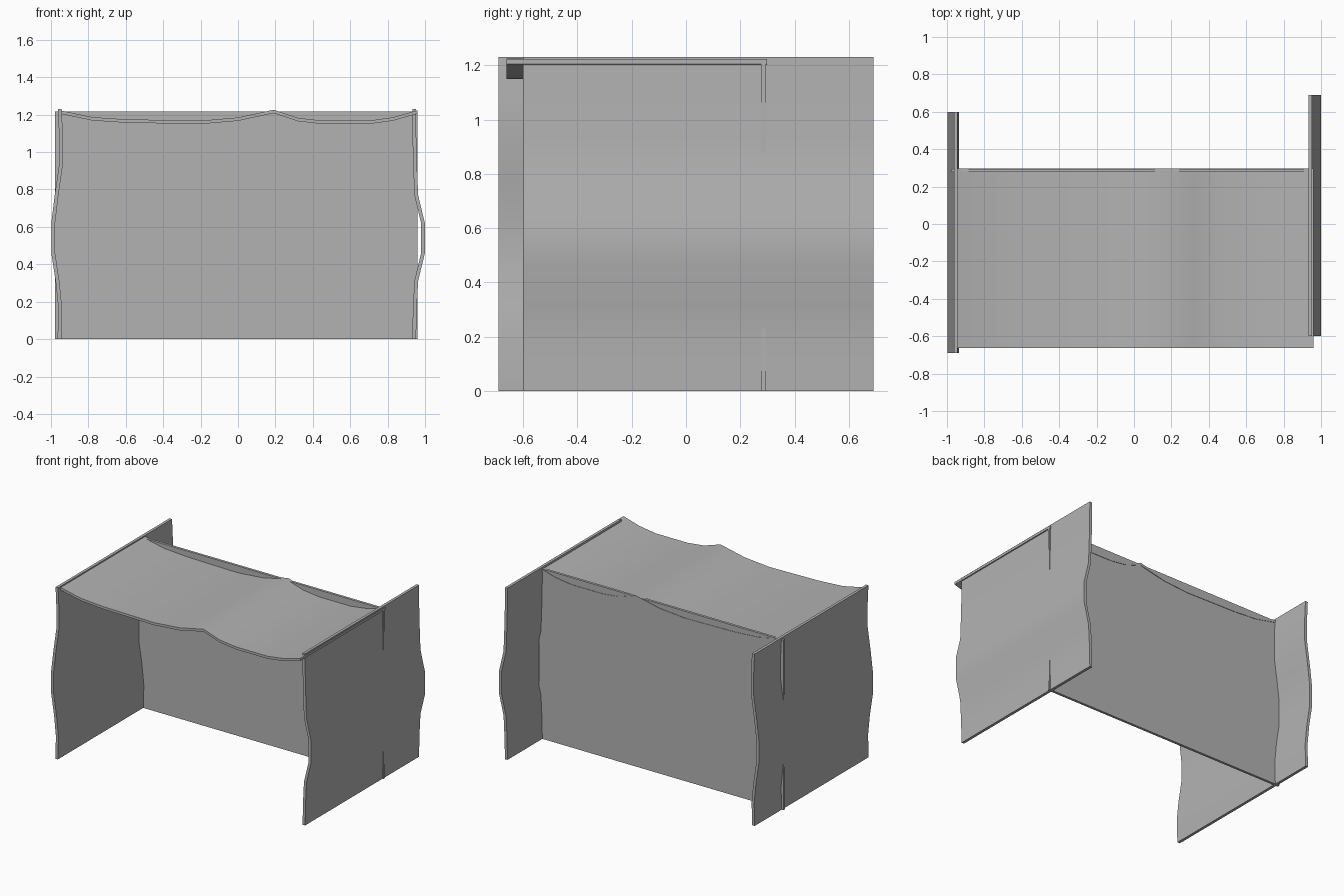
import bpy, bmesh
from math import radians
from mathutils import Vector

if "Cube" in bpy.data.objects:
    bpy.data.objects.remove(bpy.data.objects["Cube"])

grey = bpy.data.materials.new("dark_grey")
grey.diffuse_color = (0.45, 0.45, 0.45, 1)
grey.use_nodes = True
grey.node_tree.nodes["Principled BSDF"].inputs["Base Color"].default_value = grey.diffuse_color


def extruded_strip(name, side_a, side_b, y0, y1):
    """Sheet whose (x, z) cross-section lies between two edge lines, extruded along y."""
    bm = bmesh.new()
    rings = []
    for (ax, az), (bx, bz) in zip(side_a, side_b):
        rings.append([bm.verts.new(Vector(p)) for p in
                      ((ax, y0, az), (bx, y0, bz), (bx, y1, bz), (ax, y1, az))])
    for r, s in zip(rings, rings[1:]):
        for i in range(4):
            j = (i + 1) % 4
            bm.faces.new((r[i], r[j], s[j], s[i]))
    bm.faces.new(rings[0])
    bm.faces.new(rings[-1])
    bmesh.ops.recalc_face_normals(bm, faces=bm.faces)
    mesh = bpy.data.meshes.new(name)
    bm.to_mesh(mesh)
    bm.free()
    mesh.materials.append(grey)
    obj = bpy.data.objects.new(name, mesh)
    bpy.context.collection.objects.link(obj)
    # Smooth the waves, keep the sheet edges sharp
    bpy.ops.object.select_all(action='DESELECT')
    bpy.context.view_layer.objects.active = obj
    obj.select_set(True)
    bpy.ops.object.shade_smooth_by_angle(angle=radians(40))
    return obj


def wavy_side(name, centre, y0, y1, t=0.01):
    extruded_strip(name, [(x - t, z) for x, z in centre],
                   [(x + t, z) for x, z in centre], y0, y1)


# Wavy upright sides, offset from each other in depth
wavy_side("left_side", [(-0.955, 0), (-0.95, 0.16), (-0.965, 0.31), (-0.988, 0.46),
                        (-0.988, 0.62), (-0.97, 0.77), (-0.947, 0.93),
                        (-0.946, 1.08), (-0.953, 1.23)], -0.69, 0.60)
wavy_side("right_side", [(0.942, 0), (0.945, 0.15), (0.953, 0.31), (0.989, 0.46),
                         (0.989, 0.62), (0.953, 0.77), (0.947, 0.93),
                         (0.943, 1.08), (0.942, 1.23)], -0.60, 0.69)

# Sagging top sheet
top = [(-0.96, 1.225), (-0.78, 1.187), (-0.6, 1.175), (-0.2, 1.168), (0, 1.185),
       (0.19, 1.226), (0.32, 1.183), (0.45, 1.168), (0.7, 1.168), (0.83, 1.186), (0.959, 1.223)]
extruded_strip("top_sheet", top, [(x, z - 0.018) for x, z in top], -0.662, 0.298)

# Flat back panel, its ends poking through the sides
extruded_strip("back_panel", [(-0.979, 0), (0.959, 0)],
               [(-0.979, 1.217), (0.959, 1.217)], 0.277, 0.295)
